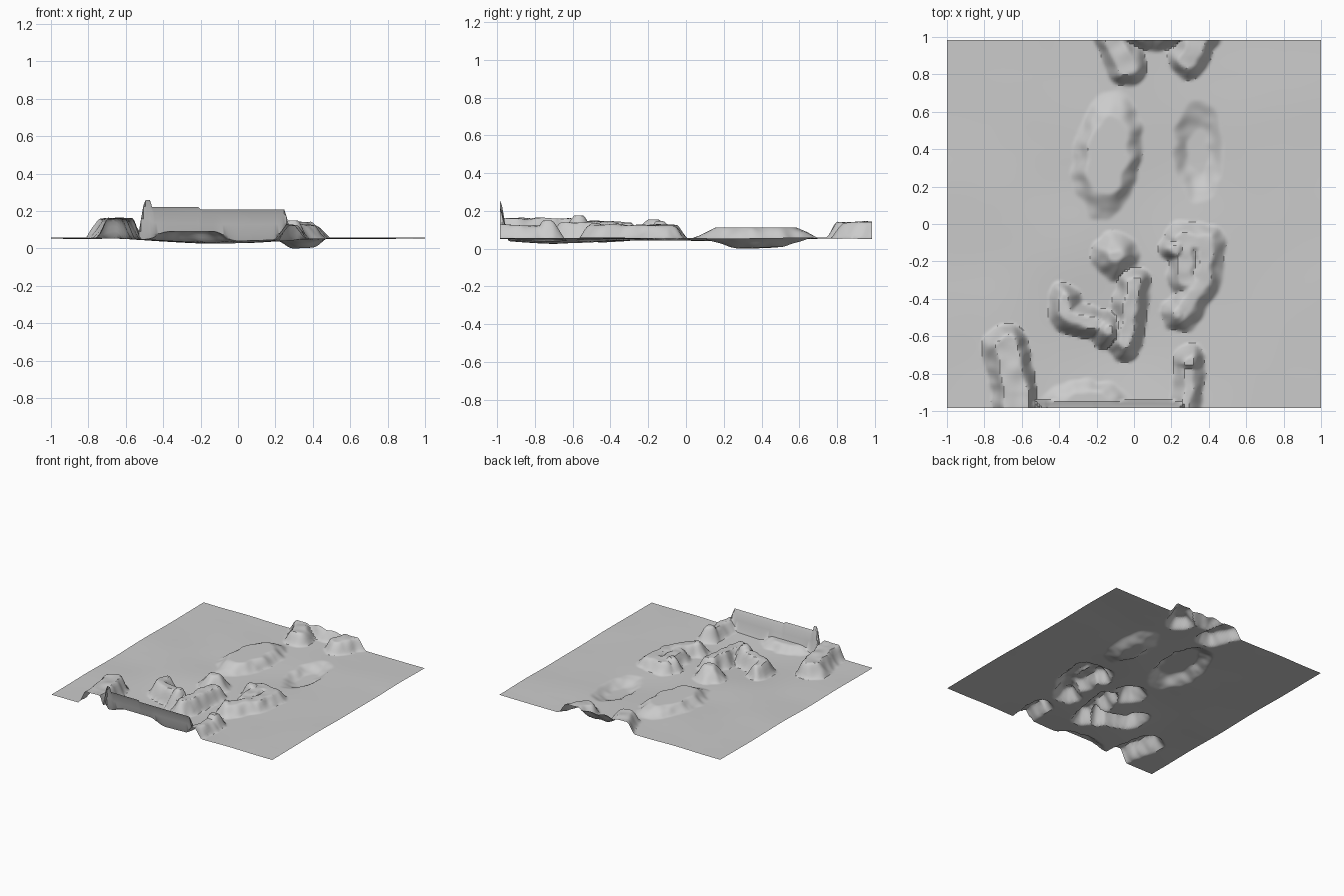
import bpy, bmesh, math
from mathutils import Vector, noise

if "Cube" in bpy.data.objects:
    bpy.data.objects.remove(bpy.data.objects["Cube"])

N = 170              # grid resolution
HX, HY = 1.0, 0.985  # half sizes of the terrain sheet


def stroke(x, y, pts, radius):
    """Depth inside a thick line drawn through the points."""
    best = 9.0
    for (ax, ay), (bx, by) in zip(pts, pts[1:]):
        dx, dy = bx - ax, by - ay
        t = max(0, min(1, ((x - ax) * dx + (y - ay) * dy) / (dx * dx + dy * dy)))
        best = min(best, math.hypot(x - ax - t * dx, y - ay - t * dy))
    return radius - best


def ellipse(x, y, cx, cy, rx, ry, tilt):
    """Approximate depth inside a tilted ellipse."""
    c, s = math.cos(tilt), math.sin(tilt)
    u, v = (x - cx) * c - (y - cy) * s, (x - cx) * s + (y - cy) * c
    return rx * (1 - math.hypot(u / rx, v / ry))


def ramp(t):
    t = max(0.0, min(1.0, t))
    return (t * t * (3 - 2 * t) + t) / 2


# Rock banks: centre line, radius, top height
banks = [
    ([(-.68, -.66), (-.61, -1.1)], .125, .16),                       # left front
    ([(.3, -.73), (.27, -1.1)], .085, .125),                         # right front
    ([(-.37, -.4), (-.37, -.49), (-.18, -.54)], .09, .145),          # middle left
    ([(0, -.32), (-.05, -.64)], .095, .14),                          # middle
    ([(.25, -.48), (.37, -.31), (.39, -.1), (.26, -.08), (.28, -.3)], .1, .125),  # right
    ([(-.04, .84), (-.12, 1.03), (.37, 1.04), (.29, .88)], .11, .14),  # back
]
# Peaks: x, y, radius, top height
peaks = [(-.1, -.17, .13, .155), (-.14, -.57, .1, .175),
         (.22, -.14, .09, .145), (.23, -.48, .09, .135), (.3, -.73, .09, .15)]


def height(x, y):
    # gently dished ground
    base = .055 + .006 * noise.noise(Vector((x * 2.5, y * 2.5, 1)))
    base -= .03 * math.exp(-((x + .1) / .42) ** 2 - ((y + .65) / .38) ** 2)
    base -= .014 * math.exp(-((x - .1) / .3) ** 2 - ((y - .2) / .35) ** 2)
    # rough outlines
    wx = x + .02 * noise.noise(Vector((x * 13, y * 13, 5)))
    wy = y + .02 * noise.noise(Vector((x * 13, y * 13, 9)))
    rough = .01 * noise.noise(Vector((x * 11, y * 11, 3)))
    # sunken hollow, then the flat terrace
    z = base - .045 * ramp(ellipse(wx, wy, .345, .39, .135, .28, 0) / .08)
    lifts = [(.113, ramp(ellipse(wx, wy, -.14, .37, .185, .35, .14) / .075))]
    # front wall with raised left end
    wall = min(-.94 - y, x + .54, .29 - x)
    lifts.append((.258 if x < -.46 else .22 - .012 * (x > -.2), ramp(wall / .042)))
    # low heap at the wall foot
    lifts.append((.09, ramp(ellipse(wx, wy, -.25, -.97, .25, .14, 0) / .12)))
    for line, radius, top in banks:
        lifts.append((top + rough, ramp(stroke(wx, wy, line, radius) / .065)))
    for cx, cy, r, top in peaks:
        lifts.append((top, ramp(1.35 * (1 - math.hypot(wx - cx, wy - cy) / r))))
    return max([z] + [base + (top - base) * k for top, k in lifts if k > 0])


# Terrain sheet
bm = bmesh.new()
bmesh.ops.create_grid(bm, x_segments=N, y_segments=N, size=1)
for v in bm.verts:
    v.co.x *= HX
    v.co.y *= HY
    v.co.z = height(v.co.x, v.co.y)
low = min(v.co.z for v in bm.verts)
for v in bm.verts:
    v.co.z -= low
mesh = bpy.data.meshes.new("terrain")
bm.to_mesh(mesh)
bm.free()
terrain = bpy.data.objects.new("terrain", mesh)
bpy.context.collection.objects.link(terrain)
bpy.context.view_layer.objects.active = terrain
terrain.select_set(True)
bpy.ops.object.shade_smooth_by_angle(angle=math.radians(35))
